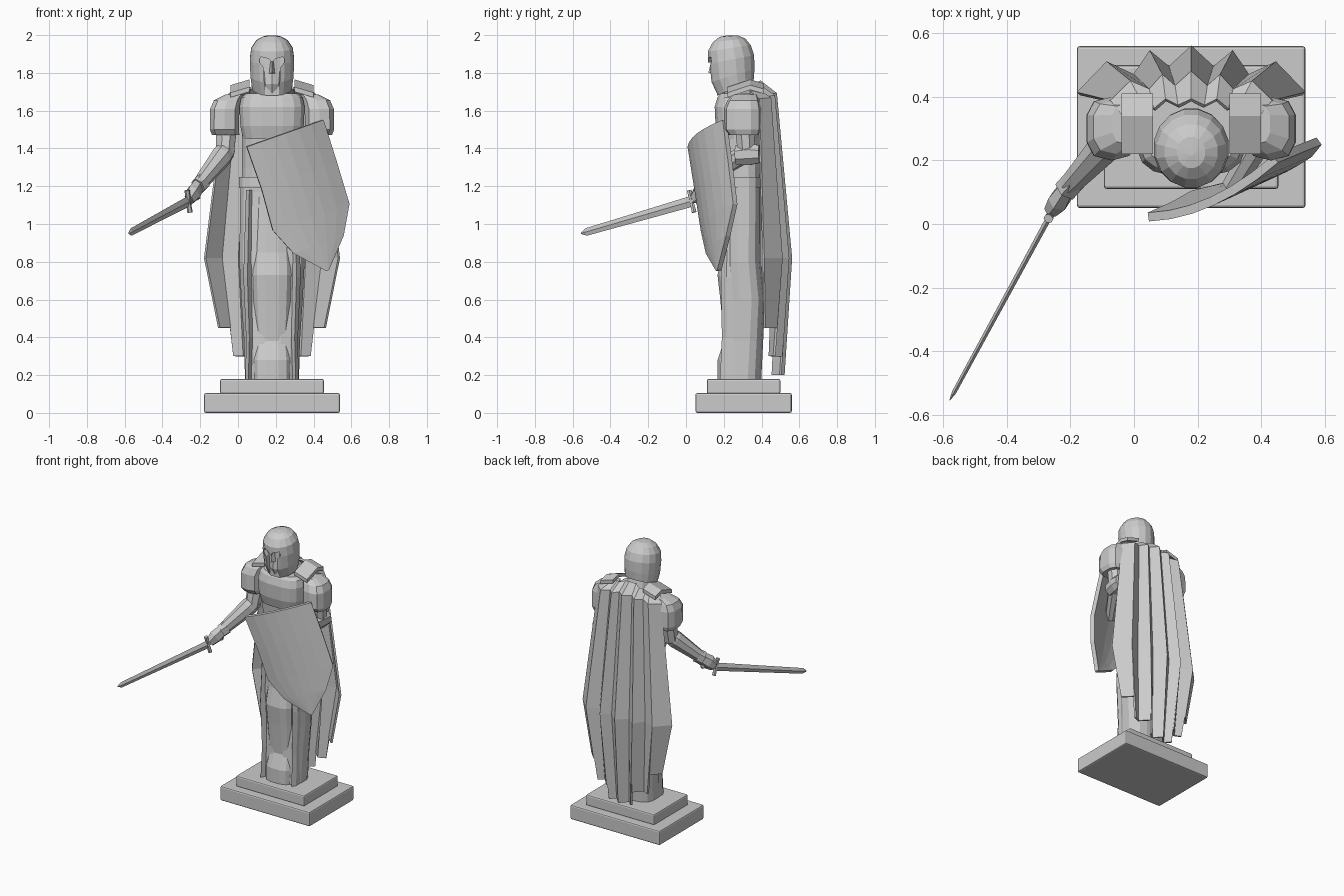
import bpy, bmesh, math
from mathutils import Vector

if "Cube" in bpy.data.objects:
    bpy.data.objects.remove(bpy.data.objects["Cube"])

CX = 0.18  # figure centre line


def finish(name, bm):
    bmesh.ops.recalc_face_normals(bm, faces=bm.faces)
    me = bpy.data.meshes.new(name)
    bm.to_mesh(me)
    bm.free()
    ob = bpy.data.objects.new(name, me)
    bpy.context.collection.objects.link(ob)
    return ob


def skin(name, rings):
    """Closed skin over equal-length rings of points."""
    bm = bmesh.new()
    vs = [[bm.verts.new(p) for p in r] for r in rings]
    n = len(vs[0])
    for a, b in zip(vs, vs[1:]):
        for i in range(n):
            bm.faces.new((a[i], a[(i + 1) % n], b[(i + 1) % n], b[i]))
    bm.faces.new(vs[0])
    bm.faces.new(vs[-1])
    return finish(name, bm)


def loft(name, rings, n=12, p=2.0):
    """rings: (cx, y front, y back, z, half width, slope)"""
    out = []
    for cx, y0, y1, z, rx, s in rings:
        pts = []
        for i in range(n):
            a = 2 * math.pi * (i + 0.5) / n
            c, d = math.cos(a), math.sin(a)
            dy = (y1 - y0) / 2 * math.copysign(abs(d) ** (2 / p), d)
            pts.append((cx + rx * math.copysign(abs(c) ** (2 / p), c),
                        (y0 + y1) / 2 + dy, z + s * dy))
        out.append(pts)
    return skin(name, out)


def limb(name, stations, n=8, up=(0, 0, 1), turn=0.5):
    """stations: (point, half width sideways, half width along up)"""
    d = (Vector(stations[-1][0]) - Vector(stations[0][0])).normalized()
    side = d.cross(Vector(up)).normalized()
    top = side.cross(d)
    return skin(name, [[Vector(p) + side * a * math.cos(2 * math.pi * (i + turn) / n)
                        + top * b * math.sin(2 * math.pi * (i + turn) / n) for i in range(n)]
                       for p, a, b in stations])


def box(name, x0, x1, y0, y1, z0, z1, bevel=0.0):
    ob = skin(name, [[(x0, y0, z), (x1, y0, z), (x1, y1, z), (x0, y1, z)] for z in (z0, z1)])
    if bevel:
        m = ob.modifiers.new("bevel", 'BEVEL')
        m.width, m.segments = bevel, 2
    return ob


def solidify(ob, t, offset=0):
    m = ob.modifiers.new("thickness", 'SOLIDIFY')
    m.thickness, m.offset = t, offset


# Stepped plinth
box("plinth_base", -0.18, 0.54, 0.05, 0.56, 0, 0.105, 0.01)
box("plinth_step", -0.095, 0.455, 0.11, 0.50, 0.10, 0.18, 0.01)

# Robe, front panel and side pleats
loft("robe", [(CX, .19, .40, .18, .145, 0), (CX, .20, .41, .38, .15, 0), (CX, .21, .42, .60, .165, 0),
              (CX, .20, .40, .80, .175, 0), (CX, .21, .40, 1.20, .17, 0)], 16, 2.8)
loft("front_panel", [(CX, .165, .30, .18, .10, 0), (CX, .165, .30, .28, .10, 0), (CX, .20, .30, .38, .09, 0),
                     (CX, .18, .30, .60, .10, 0), (CX, .165, .30, .73, .105, 0),
                     (CX, .19, .30, .85, .10, 0), (CX, .20, .30, 1.17, .085, 0)], 12, 2.6)
for s in (-1, 1):
    loft("robe_pleat", [(CX + s * .125, .18, .30, .18, .018, 0), (CX + s * .12, .19, .30, .40, .02, 0),
                        (CX + s * .13, .185, .30, .72, .025, 0), (CX + s * .12, .20, .30, 1.18, .02, 0)], 6)

# Trunk, belt and breastplate
loft("abdomen", [(CX, .21, .40, 1.15, .165, 0), (CX, .20, .40, 1.30, .16, 0), (CX, .18, .40, 1.50, .16, 0)], 16, 2.8)
loft("belt", [(CX, .195, .405, 1.19, .177, 0), (CX, .195, .405, 1.25, .177, 0)], 16, 2.8)
loft("breastplate", [(CX, .175, .40, 1.45, .155, 0), (CX, .155, .41, 1.52, .17, 0), (CX, .15, .42, 1.62, .175, 0),
                     (CX, .165, .41, 1.67, .165, 0), (CX, .18, .40, 1.69, .14, 0)], 16, 3)
loft("neck", [(CX, .20, .37, 1.66, .09, 0), (CX, .18, .33, 1.80, .08, 0)], 12)

# Helmet with a cut face opening
helmet = loft("helmet", [(CX, .16, .36, 1.72, .107, .42), (CX, .125, .365, 1.785, .116, .30),
                         (CX, .113, .363, 1.87, .12, .2), (CX, .113, .345, 1.93, .112, .15),
                         (CX, .14, .315, 1.972, .085, .12), (CX, .175, .275, 1.994, .045, .08),
                         (CX, .215, .235, 1.998, .01, 0)], 16)
opening = [(0, 1.855), (.02, 1.875), (.06, 1.885), (.068, 1.86), (.045, 1.83), (.033, 1.60)]
outline = [(CX + x, z) for x, z in opening] + [(CX - x, z) for x, z in reversed(opening[1:])]
cutter = skin("face_cutter", [[(x, y, z) for x, z in outline] for y in (0.0, 0.165)])
cutter.hide_render = True
cutter.hide_viewport = True
cut = helmet.modifiers.new("face", 'BOOLEAN')
cut.operation, cut.object, cut.solver = 'DIFFERENCE', cutter, 'EXACT'
loft("face", [(CX, .165, .28, 1.69, .035, 0), (CX, .145, .28, 1.74, .06, 0), (CX, .15, .28, 1.81, .07, 0),
              (CX, .15, .28, 1.88, .07, 0)], 10)
skin("nose", [[(CX - .018, .16, 1.795), (CX, .118, 1.80), (CX + .018, .16, 1.795)],
              [(CX - .01, .16, 1.87), (CX, .135, 1.87), (CX + .01, .16, 1.87)]])

# Shoulder plates and cloak straps
for s in (-1, 1):
    def at(d):
        return CX + s * d
    loft("shoulder_plate", [(at(.245), .225, .39, 1.47, .075, 0), (at(.252), .20, .40, 1.50, .08, 0),
                            (at(.25), .20, .40, 1.61, .08, 0), (at(.235), .22, .39, 1.655, .075, 0),
                            (at(.20), .25, .38, 1.685, .05, 0)], 10, 2.8)
    skin("cloak_strap", [[(at(a), y, z + dz) for a, dz in ((.12, .01), (.22, -.02), (.22, .005), (.12, .035))]
                         for y, z in ((.22, 1.69), (.34, 1.73), (.41, 1.71))])

# Sword arm
limb("right_upper_arm", [((-.06, .30, 1.52), .06, .06), ((-.07, .27, 1.36), .05, .055)], up=(0, 1, 0))
limb("right_forearm", [((-.055, .285, 1.40), .045, .05), ((-.085, .25, 1.36), .055, .06),
                       ((-.20, .125, 1.215), .036, .042)])
limb("right_cuff", [((-.185, .14, 1.225), .042, .048), ((-.212, .11, 1.20), .042, .048)], 6)
limb("right_hand", [((-.21, .115, 1.20), .028, .045), ((-.235, .075, 1.165), .036, .05),
                    ((-.258, .045, 1.13), .025, .035)], 6)

# Shield arm
limb("left_upper_arm", [((.43, .31, 1.52), .055, .055), ((.43, .32, 1.38), .045, .05)], up=(0, 1, 0))
limb("left_elbow", [((.44, .39, 1.37), .045, .05), ((.43, .34, 1.37), .055, .062),
                    ((.42, .265, 1.365), .05, .055)])
limb("left_forearm", [((.42, .30, 1.365), .045, .05), ((.31, .12, 1.25), .035, .04)])

# Sword
tip, hilt = Vector((-.58, -.555, .95)), Vector((-.262, .03, 1.12))
d = (tip - hilt).normalized()
limb("sword_blade", [(hilt, .009, .029), (tip - d * .03, .007, .02), (tip, .001, .003)], 4, turn=0)
limb("sword_grip", [(hilt - d * .09, .013, .013), (hilt, .013, .013)], 6)
limb("sword_pommel", [(hilt - d * .115, .01, .01), (hilt - d * .10, .02, .02), (hilt - d * .08, .012, .012)], 6)
up = d.cross(Vector((0, 0, 1))).cross(d).normalized()
limb("sword_guard", [(hilt - up * .06, .016, .014), (hilt, .011, .011), (hilt + up * .06, .016, .014)], 6, up=d)

# Curved, tilted shield
bm = bmesh.new()
rows = []
for v, a, b in ((0, -.212, .212), (.24, -.212, .205), (.465, -.228, .195), (.615, -.165, .11), (.76, -.033, -.023)):
    row = []
    for i in range(7):
        u = a + (b - a) * i / 6
        x = .245 + .943 * u + .33 * v
        z = 1.48 + .33 * u - .943 * v
        y = .025 + .457 * (x - .045) - .045 * (1 - (u / .22) ** 2)
        row.append(bm.verts.new((x, y, z)))
    rows.append(row)
for p, q in zip(rows, rows[1:]):
    for i in range(6):
        bm.faces.new((p[i], p[i + 1], q[i + 1], q[i]))
solidify(finish("shield", bm), 0.028)

# Pleated cloak: half columns of (x offset, y), mirrored; hem height per panel
neck = [(0, .39), (.04, .37), (.08, .39), (.115, .36), (.155, .38), (.215, .34)]
shoulder = [(0, .475), (.05, .43), (.09, .465), (.13, .42), (.19, .445), (.25, .385)]
wide = [(0, .555), (.07, .49), (.13, .54), (.18, .465), (.265, .505), (.355, .41)]
hem = [(0, .515), (.05, .46), (.09, .50), (.15, .44), (.19, .46), (.23, .42)]
hem_z = [.2, .2, .3, .3, .45]
bm = bmesh.new()
for s in (-1, 1):
    for i in range(5):
        t = (.82 - hem_z[i]) / .62
        cols = []
        for k in (i, i + 1):
            low = Vector(wide[k]).lerp(Vector(hem[k]), t)
            levels = [(neck[k], 1.755 - .012 * k), (shoulder[k], 1.69 - .006 * k), (wide[k], .82), (low, hem_z[i])]
            cols.append([bm.verts.new((CX + s * q[0], q[1], z)) for q, z in levels])
        a, b = cols
        for j in range(3):
            bm.faces.new((a[j], a[j + 1], b[j + 1], b[j]))
bmesh.ops.remove_doubles(bm, verts=bm.verts, dist=0.0005)
solidify(finish("cloak", bm), 0.014)
